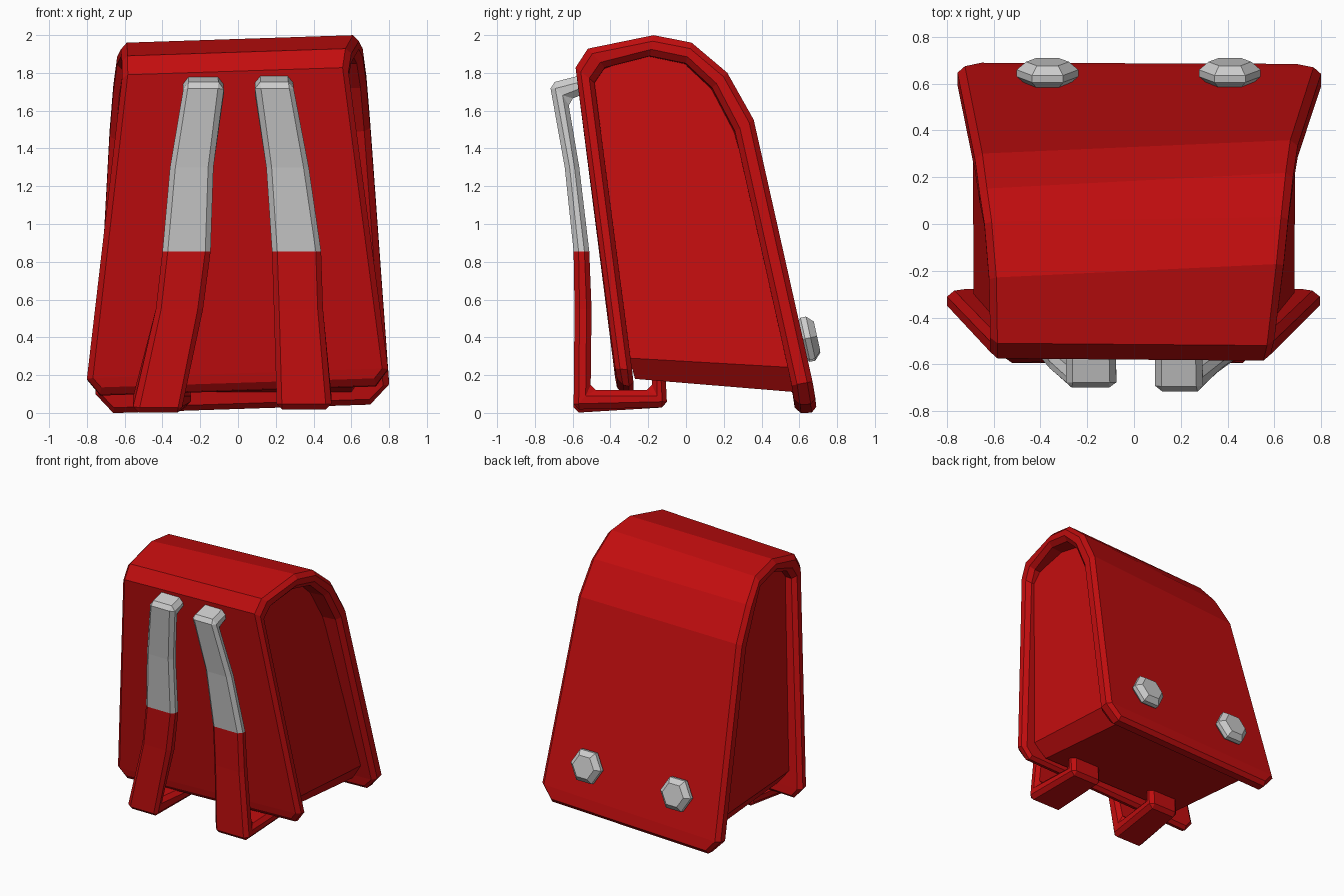
import bpy, bmesh, math
from mathutils import Matrix

if "Cube" in bpy.data.objects:
    bpy.data.objects.remove(bpy.data.objects["Cube"])


def material(name, col):
    m = bpy.data.materials.new(name)
    m.diffuse_color = (*col, 1)
    m.use_nodes = True
    m.node_tree.nodes["Principled BSDF"].inputs["Base Color"].default_value = m.diffuse_color
    return m


RED = material("red", (0.54, 0.004, 0.0045))
GREY = material("grey", (0.53, 0.53, 0.53))


def finish(name, bm, mats, bevel=0, limit=60):
    bmesh.ops.recalc_face_normals(bm, faces=bm.faces)
    me = bpy.data.meshes.new(name)
    bm.to_mesh(me)
    bm.free()
    for m in mats:
        me.materials.append(m)
    ob = bpy.data.objects.new(name, me)
    bpy.context.collection.objects.link(ob)
    if bevel:
        mod = ob.modifiers.new("bevel", 'BEVEL')
        mod.width, mod.segments = bevel, 1
        mod.limit_method, mod.angle_limit = 'ANGLE', math.radians(limit)
        mod.use_clamp_overlap = False
    return ob


def ribbon(name, rows, mats, bevel, split=99, tilt=0.0):
    """Thick strip; row = outer y, z, inner y, z, left x, right x, left y shift."""
    bm = bmesh.new()
    rings = []
    for yo, zo, yi, zi, xl, xr, dy in rows:
        pts = [(xl, yo + dy, zo), (xr, yo, zo), (xr, yi, zi), (xl, yi + dy, zi)]
        rings.append([bm.verts.new((x, y, z + tilt * (x - 0.62))) for x, y, z in pts])
    for i, (a, b) in enumerate(zip(rings, rings[1:])):
        for k in range(4):
            f = bm.faces.new((a[k], a[(k + 1) % 4], b[(k + 1) % 4], b[k]))
            f.material_index = int(i >= split)
    bm.faces.new(rings[0])
    last = bm.faces.new(rings[-1])
    last.material_index = len(mats) - 1
    return finish(name, bm, mats, bevel)


# Outer shell: front panel, over the top, back panel
shell = [
    (-.36, .15, -.275, .13, -.73, .73, 0),
    (-.375, .23, -.285, .22, -.80, .795, 0),
    (-.585, 1.83, -.485, 1.75, -.615, .585, .01),
    (-.52, 1.93, -.43, 1.83, -.615, .60, .01),
    (-.17, 2.0, -.19, 1.89, -.62, .64, -.06),
    (.03, 1.96, 0, 1.85, -.64, .66, -.02),
    (.22, 1.80, .14, 1.72, -.66, .68, -.07),
    (.36, 1.55, .26, 1.49, -.68, .70, -.06),
    (.67, .16, .56, .14, -.755, .80, .005),
    (.69, .045, .575, .04, -.66, .70, .005),
]
ribbon("outer_shell", shell, [RED], .03, tilt=.033)

# Recessed core filling the shell, with a chamfered base
bm = bmesh.new()
core = [(-.27, .18), (-.30, .29), (-.51, 1.73), (-.45, 1.82), (-.19, 1.91),
        (0, 1.87), (.14, 1.74), (.26, 1.5), (.57, .24), (.58, .11)]
sides = []
for s in (-1, 1):
    ring = []
    for i, (y, z) in enumerate(core):
        w = .60 if i in (0, 9) else .69 - .17 * (z - .25) / 1.6
        ring.append(bm.verts.new((s * w, y, z + .03 * (s * w - .62) * (z > 1.4))))
    bm.faces.new(ring[1:9])
    bm.faces.new((ring[0], ring[1], ring[8], ring[9]))
    sides.append(ring)
for i in range(10):
    j = (i + 1) % 10
    bm.faces.new((sides[0][i], sides[0][j], sides[1][j], sides[1][i]))
finish("bag_core", bm, [RED])

# Shoulder straps: grey above, red below, hooking under the bag
path = [(-.51, 1.80, -.51, 1.70), (-.722, 1.745, -.625, 1.655), (-.642, 1.3, -.565, 1.3),
        (-.595, .855, -.512, .855), (-.59, .55, -.5, .55), (-.595, 0, -.505, .12),
        (-.10, .03, -.18, .12), (-.11, .24, -.18, .24)]
widths = {
    "left": [(-.29, -.08), (-.29, -.075), (-.36, -.13), (-.40, -.145), (-.435, -.185),
             (-.555, -.295), (-.5, -.25), (-.5, -.25)],
    "right": [(.09, .29), (.09, .295), (.15, .375), (.18, .44), (.19, .45),
              (.205, .495), (.22, .48), (.22, .48)],
}
for side, ws in widths.items():
    right = side == "right"
    rows = [(yo + .018 * (not right and zo > 1.7), zo + .018 * (right and zo < .01),
             yi, zi, a, b, 0) for (yo, zo, yi, zi), (a, b) in zip(path, ws)]
    ribbon("strap_" + side, rows, [GREY, RED], .028, split=3)

# Hexagonal studs on the back panel
for side, x, z in (("left", -.37, .385), ("right", .41, .395)):
    bm = bmesh.new()
    mat = (Matrix.Translation((x, .645, z)) @ Matrix.Rotation(math.radians(-77.6), 4, 'X')
           @ Matrix.Rotation(math.radians(30), 4, 'Z'))
    bmesh.ops.create_cone(bm, cap_ends=True, segments=6, radius1=.132, radius2=.132,
                          depth=.10, matrix=mat)
    finish("stud_" + side, bm, [GREY], .035, limit=70)
